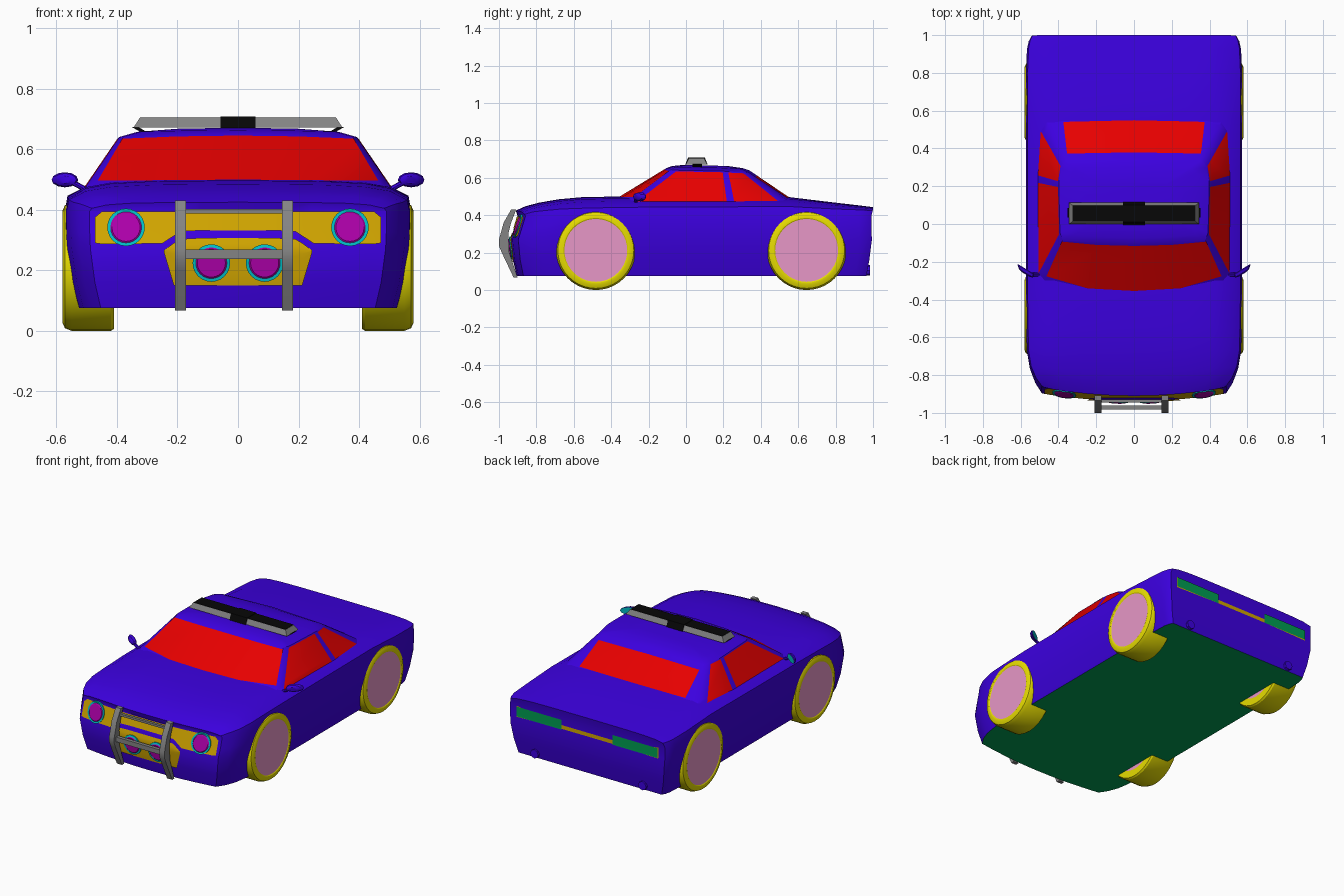
import bpy, bmesh, math

if "Cube" in bpy.data.objects:
    bpy.data.objects.remove(bpy.data.objects["Cube"])


def material(name, *rgb):
    m = bpy.data.materials.new(name)
    m.use_nodes = True
    m.diffuse_color = (*rgb, 1)
    m.node_tree.nodes["Principled BSDF"].inputs["Base Color"].default_value = (*rgb, 1)
    return m


BLUE = material("blue paint", .045, 0, .74)
RED = material("red glass", .82, 0, 0)
YELLOW = material("yellow tyre", .82, .74, 0)
GOLD = material("gold trim", .64, .38, 0)
MAGENTA = material("magenta lamp", .42, 0, .4)
CYAN = material("cyan rim", 0, .5, .55)
PINK = material("pink hub", .8, .31, .57)
GREY = material("grey metal", .23, .23, .23)
BLACK = material("black panel", .002, .002, .002)
GREEN = material("green", 0, .34, .085)


def lerp(table, v):
    """Piecewise linear lookup."""
    if v <= table[0][0]:
        return table[0][1]
    for (a, p), (b, q) in zip(table, table[1:]):
        if v <= b:
            return p + (q - p) * (v - a) / (b - a)
    return table[-1][1]


def finish(name, bm, mats, angle=30, closed=True):
    if closed:
        bmesh.ops.recalc_face_normals(bm, faces=bm.faces[:])
    me = bpy.data.meshes.new(name)
    bm.to_mesh(me)
    bm.free()
    for m in mats:
        me.materials.append(m)
    ob = bpy.data.objects.new(name, me)
    bpy.context.collection.objects.link(ob)
    bpy.ops.object.select_all(action='DESELECT')
    ob.select_set(True)
    bpy.context.view_layer.objects.active = ob
    bpy.ops.object.shade_smooth_by_angle(angle=math.radians(angle))


def loft(name, rings, mats, rule=lambda r, s: 0, angle=30):
    """Skin closed rings and cap both ends; rule(row, segment) picks the material."""
    bm = bmesh.new()
    rows = [[bm.verts.new(p) for p in ring] for ring in rings]
    n = len(rows[0])
    for r in range(len(rows) - 1):
        for s in range(n):
            t = (s + 1) % n
            f = bm.faces.new((rows[r][s], rows[r][t], rows[r + 1][t], rows[r + 1][s]))
            f.material_index = rule(r, s)
    bm.faces.new(rows[0]).material_index = rule(-1, 0)
    bm.faces.new(rows[-1]).material_index = rule(len(rows) - 1, 0)
    finish(name, bm, mats, angle)


def circle(n, a, b=None):
    b = a if b is None else b
    return [(a * math.cos(2 * math.pi * i / n), b * math.sin(2 * math.pi * i / n)) for i in range(n)]


def box(name, mat, x, y, z, grow=0, taper=0):
    """Box from ranges; the top can grow in y and taper in x."""
    def rect(h, gx, gy):
        return [(x[0] + gx, y[0] - gy, h), (x[1] - gx, y[0] - gy, h),
                (x[1] - gx, y[1] + gy, h), (x[0] + gx, y[1] + gy, h)]
    loft(name, [rect(z[0], 0, 0), rect(z[1], taper, grow)], [mat])


# Body surface rules
WIDTH = [(-.9, .49), (-.85, .525), (-.78, .552), (-.68, .567), (-.4, .572), (.9, .572), (.97, .56), (1, .545)]
DECK = [(-.9, .425), (-.85, .448), (-.78, .467), (-.68, .485), (-.55, .497), (-.35, .5),
        (.55, .497), (.8, .467), (.93, .452), (1, .443)]
DROP = [(-.9, .02), (-.8, .04), (-.6, .06), (.6, .05), (1, .018)]
EDGE = [(0, 0), (.5, .05), (.75, .18), (.9, .45), (1, 1)]
NOSE = [(.075, -.905), (.16, -.925), (.27, -.938), (.325, -.921), (.395, -.9), (.425, -.91)]
TAIL = [(.075, .965), (.16, .98), (.27, .994), (.325, .991), (.395, .991), (.43, 1)]
LEVELS = [.075, .16, .27, .325, .395, None]
SIDE = [.925, .965, .995, 1, 1, .985]
STATIONS = [-.9, -.85, -.78, -.68, -.55, -.35, 0, .3, .55, .8, .93, .975, 1]
COLUMNS = [-1, -.9, -.75, -.5, -.25, 0, .25, .5, .75, .9, 1]


def front_y(x, z):
    return lerp(NOSE, z) + .04 * (x / .48) ** 2


def rear_y(x, z):
    return lerp(TAIL, z)


def body_point(i, j, k):
    u, y, z = COLUMNS[i], STATIONS[j], LEVELS[k]
    x = u * lerp(WIDTH, y) * SIDE[k]
    if z is None:
        z = lerp(DECK, y) - lerp(DROP, y) * lerp(EDGE, abs(u))
    nose = max(0, (-.6 - y) / .3)
    tail = max(0, (y - .8) / .2)
    return x, y + nose * (front_y(x, z) + .9) + tail * (rear_y(x, z) - 1), z


# Lower body: a gridded box bent to the surface rules
bm = bmesh.new()
cache = {}
size = (len(COLUMNS), len(STATIONS), len(LEVELS))


def vert(idx):
    if idx not in cache:
        cache[idx] = bm.verts.new(body_point(*idx))
    return cache[idx]


for axis in range(3):
    p, q = [a for a in range(3) if a != axis]
    for end in (0, size[axis] - 1):
        for a in range(size[p] - 1):
            for b in range(size[q] - 1):
                quad = []
                for da, db in ((0, 0), (1, 0), (1, 1), (0, 1)):
                    idx = [end] * 3
                    idx[p], idx[q] = a + da, b + db
                    quad.append(vert(tuple(idx)))
                f = bm.faces.new(quad)
                f.material_index = int(axis == 2 and end == 0)
finish("lower_body", bm, [BLUE, GREEN], 35)

# Cabin: lower and upper outlines, front centre to rear centre
SILL = [(0, -.42), (.26, -.4), (.485, -.325), (.515, -.28), (.518, .22), (.518, .26),
        (.505, .512), (.475, .57), (.38, .592), (0, .604)]
EAVE = [(0, -.105), (.2, -.1), (.378, -.085), (.392, -.045), (.398, .195), (.398, .225),
        (.385, .3), (.365, .325), (.35, .334), (0, .34)]


def around(half):
    return half + [(-x, y) for x, y in half[-2:0:-1]]


rings = []
for t in (0, .07, .2, .85, .965, 1):
    rings.append([(a + (c - a) * t, b + (d - b) * t, .46 + t * (.192 - .012 * (c / .4) ** 2 - max(0, d - .12) * .06))
                  for (a, b), (c, d) in zip(around(SILL), around(EAVE))])
for scale, z in ((.85, .663), (.5, .67)):
    rings.append([(x * scale, .1 + (y - .1) * scale, z - max(0, y - .12) * .06 * scale - .008 * (x * scale / .4) ** 2)
                  for x, y in around(EAVE)])


def cabin_rule(r, s):
    h = min(s, 17 - s)
    rows = {0: (2, 3), 1: (2, 3), 3: (1, 2, 3), 5: (1, 2, 3), 8: (2,)}
    return int(r in rows.get(h, ()))


loft("cabin", rings, [BLUE, RED], cabin_rule, 25)


# Thin trim plates that follow the nose or tail
def plate(name, mat, cols, surface, side, lift=.006):
    bm = bmesh.new()
    grid = []
    for x, lo, hi in cols:
        zs = [lo + (hi - lo) * i / 8 for i in range(9)]
        grid.append([bm.verts.new((x, surface(x, z) + side * lift, z)) for z in zs])
    for a, b in zip(grid, grid[1:]):
        for i in range(8):
            f = bm.faces.new((a[i], b[i], b[i + 1], a[i + 1]))
            f.normal_update()
            if f.normal.y * side < 0:
                f.normal_flip()
    finish(name, bm, [mat], closed=False)


def both(half):
    return [(-x, a, b) for x, a, b in half[::-1]] + half


plate("headlight_panel", GOLD, both([(.12, .332, .394), (.19, .328, .394), (.25, .289, .394), (.36, .287, .394),
                                     (.45, .287, .394), (.473, .29, .375)]), front_y, -1)
plate("lower_grille", GOLD, both([(.12, .15, .307), (.19, .15, .303), (.212, .15, .29), (.245, .26, .266)]),
      front_y, -1)
plate("tail_trim", GOLD, both([(.2, .322, .346), (.5, .314, .384)]), rear_y, 1, .002)
for s, label in ((-1, "right"), (1, "left")):
    plate(label + "_tail_light", GREEN, [(s * .18, .319, .381), (s * .497, .319, .381)], rear_y, 1, .006)


# Round lamps that follow the bowed nose
def lamp(name, x, z, r):
    prof = [(r, .03), (r, -.011), (r * .83, -.011), (r * .75, -.015)]
    loft(name, [[(x + a, front_y(x + a, z + b) + d, z + b) for a, b in circle(24, q)] for q, d in prof],
         [CYAN, MAGENTA], lambda r, s: int(r >= 2))


for s, label in ((-1, "right"), (1, "left")):
    lamp(label + "_headlight", s * .37, .342, .062)
    lamp(label + "_fog_light", s * .088, .224, .062)

    # Wheels
    tyre = [(.41, .16), (.41, .206), (.42, .212), (.55, .212), (.572, .203), (.58, .185), (.58, .173), (.577, .168)]
    for end, y in (("front", -.482), ("rear", .645)):
        loft(f"{end}_{label}_wheel", [[(s * x, y + a, .212 + b) for a, b in circle(40, r)] for x, r in tyre],
             [YELLOW, PINK], lambda r, k: int(r in (-1, 7)))

    # Door mirrors with stalks
    pod = [(-.268, .022, .012), (-.26, .038, .021), (-.243, .044, .025), (-.238, .042, .023)]
    loft(label + "_mirror", [[(s * (.572 + a), y + a * .6, .499 + b) for a, b in circle(12, rx, rz)]
                             for y, rx, rz in pod], [BLUE, CYAN], lambda r, k: int(r == 3))
    loft(label + "_mirror_stalk", [[(s * x, -.268 + a, z + b) for a, b in circle(8, .01)]
                                   for x, z in ((.48, .455), (.55, .492))], [BLUE])

    # Exhaust pipes
    loft(label + "_exhaust", [[(s * .38 + a, y, .105 + b) for a, b in circle(8, .028)]
                              for y in (.9, .985)], [BLUE])

    # Light bar feet
    loft(label + "_bar_foot", [[(s * x, y, z) for x, z in ((.29, .65), (.31, .65), (.352, .674), (.33, .674))]
                               for y in (.035, .085)], [BLACK])

# Roof light bar
box("light_bar", GREY, (-.345, .345), (-.001, .113), (.672, .703), -.015, .02)
box("light_bar_panel", BLACK, (-.323, .323), (.015, .097), (.702, .705))
box("light_bar_centre", BLACK, (-.057, .057), (-.004, .116), (.67, .708), -.015)

# Push bar
guard = [(-.935, .43), (-.975, .36), (-1, .27), (-1, .235), (-.985, .2), (-.922, .067), (-.9, .067),
         (-.945, .2), (-.95, .3), (-.935, .36), (-.908, .43)]
for x, label in ((-.19, "right"), (.164, "left")):
    loft(label + "_push_bar_post", [[(x + d, y, z) for y, z in guard] for d in (-.018, .018)], [GREY])
box("push_bar_rail", GREY, (-.19, .164), (-.982, -.96), (.238, .268))
box("push_bar_top_rail", GREY, (-.19, .164), (-.945, -.928), (.388, .402))
